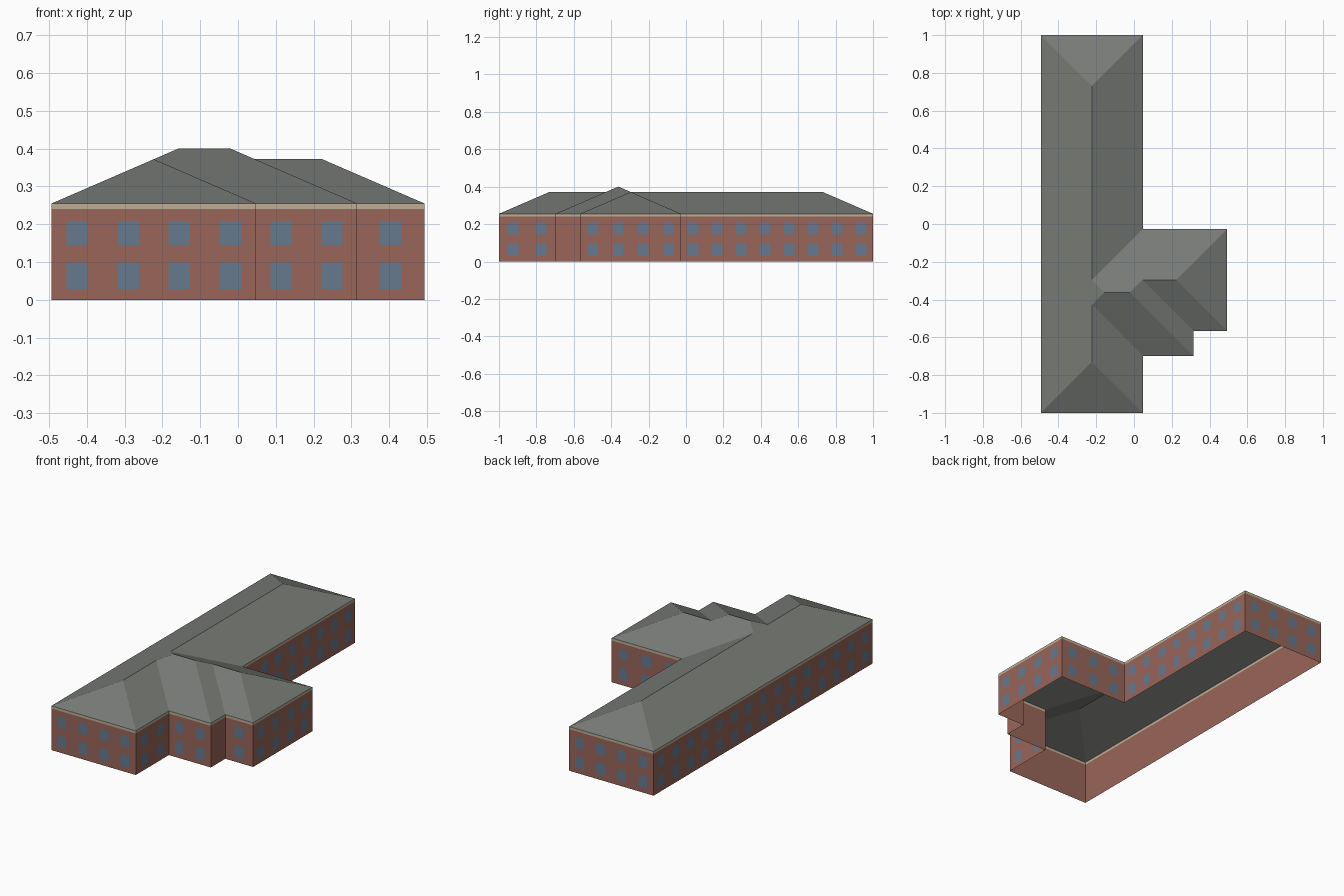
import bpy
import bmesh
from mathutils import Vector

cube = bpy.data.objects.get("Cube")
if cube:
    bpy.data.objects.remove(cube, do_unlink=True)


def material(name, rgb):
    mat = bpy.data.materials.new(name)
    mat.use_nodes = True
    mat.diffuse_color = (*rgb, 1)
    mat.node_tree.nodes["Principled BSDF"].inputs["Base Color"].default_value = (*rgb, 1)
    return mat


brick = material("red brick", (0.32, 0.133, 0.10))
cream = material("cream trim", (0.51, 0.42, 0.30))
glass = material("blue grey glass", (0.133, 0.195, 0.275))
slate = material("grey slate", (0.185, 0.195, 0.18))


def mesh_object(name, polygons, mat):
    """Join a list of polygons into one object, welding shared corners."""
    bm = bmesh.new()
    for poly in polygons:
        bm.faces.new([bm.verts.new(p) for p in poly])
    bmesh.ops.remove_doubles(bm, verts=bm.verts[:], dist=0.0002)
    mesh = bpy.data.meshes.new(name)
    bm.to_mesh(mesh)
    bm.free()
    mesh.materials.append(mat)
    obj = bpy.data.objects.new(name, mesh)
    bpy.context.collection.objects.link(obj)
    return obj


def upright(p, q, low, high):
    """Vertical rectangle above the plan line p-q."""
    return [(*p, low), (*q, low), (*q, high), (*p, high)]


# Plan: long hall, stepped middle block and side wing
half = 0.27                                   # half the width of hall and wing
west, east, south, north = -0.493, 0.047, -1.0, 1.0
mid_x, wing_x = 0.315, 0.493
wing_n, wing_s, mid_s = -0.026, -0.566, -0.698
mid_half = (wing_n - mid_s) / 2
trim_z, eaves_z, slope = 0.24, 0.255, 0.433

corners = {
    "a": (west, south), "b": (east, south), "c": (east, mid_s),
    "d": (mid_x, mid_s), "e": (mid_x, wing_s), "f": (wing_x, wing_s),
    "g": (wing_x, wing_n), "h": (east, wing_n), "i": (east, north),
    "j": (west, north),
}
outline = [Vector(p) for p in corners.values()]
edges = list(zip(outline, outline[1:] + outline[:1]))

# Walls and eaves trim
mesh_object("brick_walls", [upright(p, q, 0, trim_z) for p, q in edges], brick)
mesh_object("eaves_trim", [upright(p, q, trim_z, eaves_z) for p, q in edges], cream)

# Windows: evenly spaced in two storeys on every wall long enough
panes = []
for p, q in edges:
    length = (q - p).length
    if length < 0.15:
        continue
    along = (q - p) / length
    out = Vector((along.y, -along.x)) * 0.0015
    count = round(length / 0.135)
    for n in range(count):
        centre = p.lerp(q, (n + 0.5) / count) + out
        side = along * 0.028
        for low, high in ((0.029, 0.098), (0.145, 0.208)):
            panes.append(upright(centre - side, centre + side, low, high))
mesh_object("windows", panes, glass)

# Hipped roof: eaves corners plus ridge ends and valley tops
ridge_x = west + half
points = {k: (*p, eaves_z) for k, p in corners.items()}
ridge_z = eaves_z + half * slope
points.update({
    "p": (ridge_x, south + half, ridge_z),
    "o": (ridge_x, north - half, ridge_z),
    "q": (ridge_x, mid_s + half, ridge_z),
    "w": (ridge_x, wing_n - half, ridge_z),
    "u": (mid_x - half, wing_s + half, ridge_z),
    "v": (wing_x - half, wing_s + half, ridge_z),
    "r": (west + mid_half, mid_s + mid_half, eaves_z + mid_half * slope),
    "s": (mid_x - mid_half, mid_s + mid_half, eaves_z + mid_half * slope),
})
slopes = ["japqrwo", "abp", "bcqp", "cdsrq", "deus",
          "efvu", "fgv", "ghwrsuv", "hiow", "ijo"]
mesh_object("hipped_roof", [[points[k] for k in s] for s in slopes], slate)
